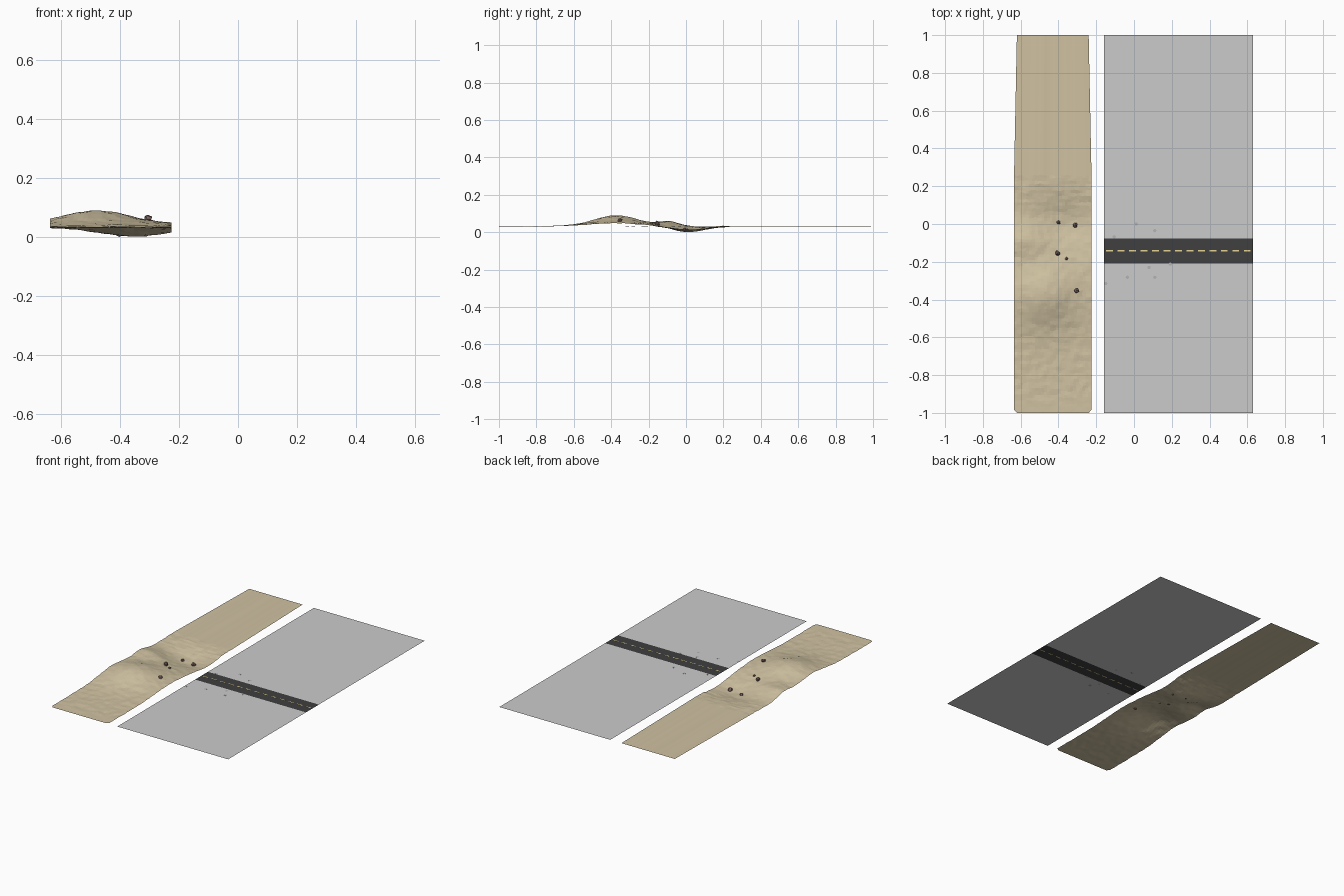
import bpy, bmesh, math, random
from mathutils import Vector, Matrix, noise

if "Cube" in bpy.data.objects:
    bpy.data.objects.remove(bpy.data.objects["Cube"])

random.seed(4)
BASE = 0.032      # level of the flat ground


def material(name, color):
    m = bpy.data.materials.new(name)
    m.diffuse_color = (*color, 1)
    m.use_nodes = True
    m.node_tree.nodes["Principled BSDF"].inputs["Base Color"].default_value = m.diffuse_color
    return m


def make_object(name, bm, mat=None):
    me = bpy.data.meshes.new(name)
    bm.to_mesh(me)
    bm.free()
    ob = bpy.data.objects.new(name, me)
    bpy.context.collection.objects.link(ob)
    if mat:
        me.materials.append(mat)
    return ob


def add_sheet(bm, x0, x1, y0, y1, z):
    pts = [(x0, y0, z), (x1, y0, z), (x1, y1, z), (x0, y1, z)]
    bm.faces.new([bm.verts.new(p) for p in pts])


def add_slab(bm, x0, x1, y0, y1, half):
    # wafer-thin slab seen on both sides of the ground sheet
    m = Matrix.Translation(((x0 + x1) / 2, (y0 + y1) / 2, BASE)) @ \
        Matrix.Diagonal((x1 - x0, y1 - y0, half * 2, 1))
    bmesh.ops.create_cube(bm, size=1, matrix=m)


def bump(x, y, cx, cy, sx, sy):
    return math.exp(-((x - cx) / sx) ** 2 - ((y - cy) / sy) ** 2)


def height(x, y):
    z = BASE
    z += 0.044 * bump(x, y, -0.48, -0.37, 0.16, 0.16)    # main hill
    z += 0.014 * bump(x, y, -0.42, -0.38, 0.6, 0.20)     # broad ridge
    z += 0.028 * bump(x, y, -0.57, -0.09, 0.13, 0.09)    # side hump
    z -= 0.031 * bump(x, y, -0.36, 0.01, 0.18, 0.13)     # hollow
    return z


def rough(x, y):
    fade = min(1, (y + 1) / 0.1)
    r = 0.003 * noise.noise(Vector((x * 28, y * 28, 1.3)))
    r += 0.003 * noise.noise(Vector((x * 13 + y * 4, y * 40, 5.1))) * \
        bump(x, y, -0.4, 0.18, 2, 0.09)
    return r * fade


sand = material("sand", (0.63, 0.54, 0.36))
rock = material("rock", (0.22, 0.14, 0.13))
asphalt = material("asphalt", (0.05, 0.05, 0.05))
paint = material("paint", (0.8, 0.66, 0.3))
spot_grey = material("spot_grey", (0.45, 0.45, 0.45))

# terrain strip: dense rough grid, then one long row of stretched faces
X0, X1, NX, NY, YEND = -0.635, -0.225, 26, 78, 0.26
bm = bmesh.new()
rows = []
for j in range(NY + 2):
    last = j == NY + 1
    y = 1.0 if last else -1 + (YEND + 1) * j / NY
    row = []
    for i in range(NX + 1):
        t = i / NX
        x = X0 + (X1 - X0) * t
        px, py, pz = x, y, BASE
        if last:
            px = -0.62 + 0.38 * t
        else:
            edge = i in (0, NX) or j == 0
            if not edge:
                px += random.uniform(-0.004, 0.004)
                py += random.uniform(-0.004, 0.004)
            if j == NY and not edge:
                py -= random.uniform(0, 0.006)
            pz = max(0.0, height(px, py) + rough(px, py))
            if j == 0:   # clipped front corners
                px = X0 + 0.015 + (X1 - X0 - 0.03) * t
        row.append(bm.verts.new((px, py, pz)))
    rows.append(row)
for a, b in zip(rows, rows[1:]):
    for i in range(NX):
        bm.faces.new((a[i], a[i + 1], b[i + 1], b[i]))
make_object("sand_terrain", bm, sand)

# rocks lying on the terrain
bm = bmesh.new()
for x, y, r in [(-0.40, 0.008, 0.011), (-0.312, -0.006, 0.016),
                (-0.404, -0.155, 0.016), (-0.357, -0.184, 0.009),
                (-0.304, -0.353, 0.014)]:
    m = Matrix.Translation((x, y, height(x, y) + r * 0.5)) @ \
        Matrix.Rotation(random.uniform(0, 3), 4, 'Z') @ \
        Matrix.Diagonal((1.0, 0.9, 0.85, 1))
    new = bmesh.ops.create_icosphere(bm, subdivisions=1, radius=r, matrix=m)
    for v in new["verts"]:
        v.co += Vector([random.uniform(-0.15, 0.15) * r for _ in range(3)])
make_object("rocks", bm, rock)

# flat ground sheets either side of the road
G0, G1, R0, R1 = -0.16, 0.63, -0.208, -0.077
bm = bmesh.new()
add_sheet(bm, G0, G1, -1, R0, BASE)
add_sheet(bm, G0, G1, R1, 1, BASE)
make_object("ground", bm)

# road with a dashed centre line
bm = bmesh.new()
add_sheet(bm, G0, G1, R0, R1, BASE)
make_object("road", bm, asphalt)
bm = bmesh.new()
N = 13
for k in range(N):
    x = G0 + (G1 - G0) * (k + 0.2) / N
    add_slab(bm, x, x + 0.6 * (G1 - G0) / N, -0.1445, -0.1385, 0.0006)
make_object("road_dashes", bm, paint)

# small round spots on the ground
bm = bmesh.new()
for x, y in [(0.012, 0.0), (0.11, -0.035), (-0.105, -0.068), (0.08, -0.23),
             (0.192, -0.213), (-0.035, -0.282), (0.11, -0.282), (-0.15, -0.315)]:
    bmesh.ops.create_cone(bm, cap_ends=True, segments=8, radius1=0.009,
                          radius2=0.009, depth=0.0012,
                          matrix=Matrix.Translation((x, y, BASE)))
make_object("ground_spots", bm, spot_grey)
